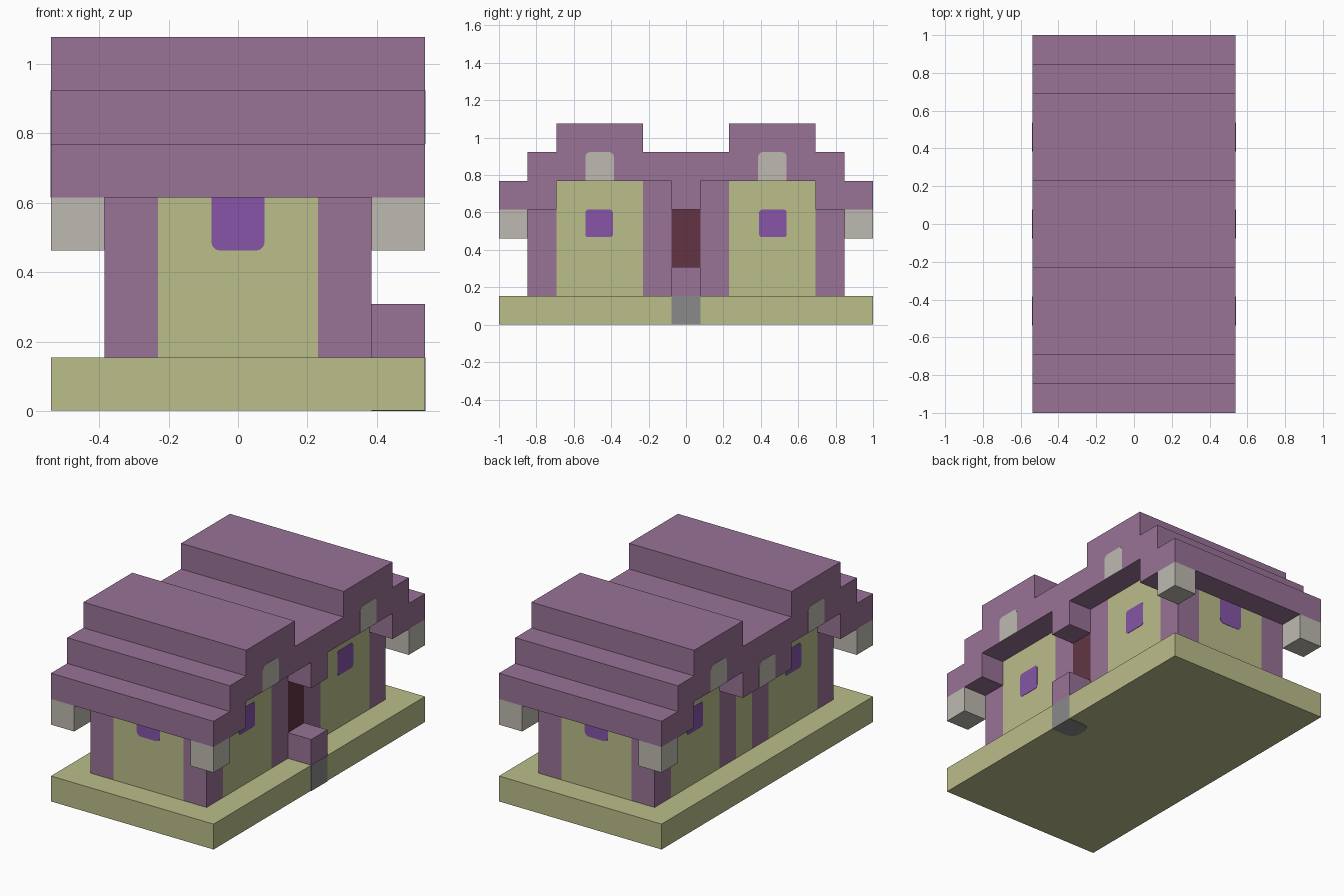
import bpy
import bmesh
from math import cos, sin, pi
from mathutils import Vector

cube = bpy.data.objects.get("Cube")
if cube:
    bpy.data.objects.remove(cube, do_unlink=True)

U = 2 / 13      # one building block
T = 0.002 / U   # half thickness of painted plates


def material(name, rgb):
    linear = [((c / 255 + 0.055) / 1.055) ** 2.4 for c in rgb] + [1]
    mat = bpy.data.materials.new(name)
    mat.use_nodes = True
    mat.diffuse_color = linear
    mat.node_tree.nodes["Principled BSDF"].inputs["Base Color"].default_value = linear
    return mat


PURPLE = material("mauve timber", (152, 115, 150))
OLIVE = material("olive plaster", (187, 189, 138))
PALE = material("pale stone", (190, 186, 177))
VIOLET = material("violet glass", (134, 85, 167))
DARK = material("dark red door", (98, 52, 68))
GREY = material("grey stone", (138, 138, 138))


def prism(name, points, depth, mat):
    """Solid from an outline of 3D points (in blocks) swept along depth."""
    bm = bmesh.new()
    face = bm.faces.new([bm.verts.new(Vector(p) * U) for p in points])
    swept = bmesh.ops.extrude_face_region(bm, geom=[face])["geom"]
    verts = [v for v in swept if isinstance(v, bmesh.types.BMVert)]
    bmesh.ops.translate(bm, verts=verts, vec=Vector(depth) * U)
    bmesh.ops.recalc_face_normals(bm, faces=bm.faces)
    mesh = bpy.data.meshes.new(name)
    bm.to_mesh(mesh)
    bm.free()
    mesh.materials.append(mat)
    obj = bpy.data.objects.new(name, mesh)
    bpy.context.collection.objects.link(obj)


def box(name, x, y, z, mat):
    outline = [(x[0], y[0], z[0]), (x[1], y[0], z[0]), (x[1], y[1], z[0]), (x[0], y[1], z[0])]
    prism(name, outline, (0, 0, z[1] - z[0]), mat)


def plate(name, axis, plane, u, v, mat, rounded=(), r=0.17):
    """Thin plate across an axis; rounded lists its softened corners."""
    outline = []
    corners = [(u[0], v[0]), (u[1], v[0]), (u[1], v[1]), (u[0], v[1])]
    for i, (a, b) in enumerate(corners):
        if i in rounded:
            ca = a + (r if a == u[0] else -r)
            cb = b + (r if b == v[0] else -r)
            for k in range(4):
                t = pi + (i + k / 3) * pi / 2
                outline.append((ca + r * cos(t), cb + r * sin(t)))
        else:
            outline.append((a, b))
    points = []
    for p in outline:
        p = list(p)
        p.insert(axis, plane - T)
        points.append(p)
    depth = [0, 0, 0]
    depth[axis] = 2 * T
    prism(name, points, depth, mat)


def span(a, b, sign):
    return tuple(sorted((a * sign, b * sign)))


MID = (-0.5, 0.5)
BOTTOM, TOP, ALL = (0, 1), (2, 3), (0, 1, 2, 3)

# Base slab
box("base", (-3.5, 3.5), (-6.5, 6.5), (T, 1), OLIVE)

# Twin stepped roof
half = [(1.5, 6), (1.5, 7), (4.5, 7), (4.5, 6), (5.5, 6), (5.5, 5),
        (6.5, 5), (6.5, 4), (4.5, 4), (4.5, 5)]
profile = half + [(-y, z) for y, z in reversed(half)]
prism("roof", [(-3.5, y, z) for y, z in profile], (7, 0, 0), PURPLE)

# Hanging centre pieces of the roof
box("door_canopy", (2.5, 3.5), MID, (4, 5), PURPLE)
box("right_canopy", (-3.5, -2.5), (-1.5, 1.5), (4, 5), PURPLE)
plate("right_canopy_lamp", 0, -3.5, MID, (4, 5), PALE, TOP)

# Door, its step and the plain wall opposite
box("door", (1.5, 2.5), MID, (1, 5), DARK)
box("step", (2.5, 3.5), MID, (1, 2), PURPLE)
plate("step_footing_side", 0, 3.5, MID, (0, 1), GREY)
plate("step_footing_bottom", 2, T, (2.5, 3.5), MID, GREY, (0, 3), 0.3)
box("right_centre_wall", (-2.5, -1.5), MID, (1, 5), OLIVE)

for sy, end in ((-1, "front"), (1, "back")):
    # End wall and window
    box(end + "_wall", (-1.5, 1.5), span(4.5, 5.5, sy), (1, 4), OLIVE)
    plate(end + "_window", 1, sy * 5.5, MID, (3, 4), VIOLET, BOTTOM)
    for sx, side in ((-1, "right"), (1, "left")):
        name = f"{end}_{side}_"
        # Posts and side wall
        box(name + "corner_post", span(1.5, 2.5, sx), span(4.5, 5.5, sy), (1, 4), PURPLE)
        box(name + "middle_post", span(1.5, 2.5, sx), span(0.5, 1.5, sy), (1, 5), PURPLE)
        box(name + "side_wall", span(1.5, 2.5, sx), span(1.5, 4.5, sy), (1, 5), OLIVE)
        # Eave block, side window and gable light
        box(name + "eave_block", span(2.5, 3.5, sx), span(5.5, 6.5, sy), (3, 4), PALE)
        plate(name + "side_window", 0, sx * 2.5, span(2.54, 3.5, sy), (3.04, 4), VIOLET, ALL, 0.1)
        plate(name + "gable_light", 0, sx * 3.5, span(2.5, 3.5, sy), (5, 6), PALE, TOP)
